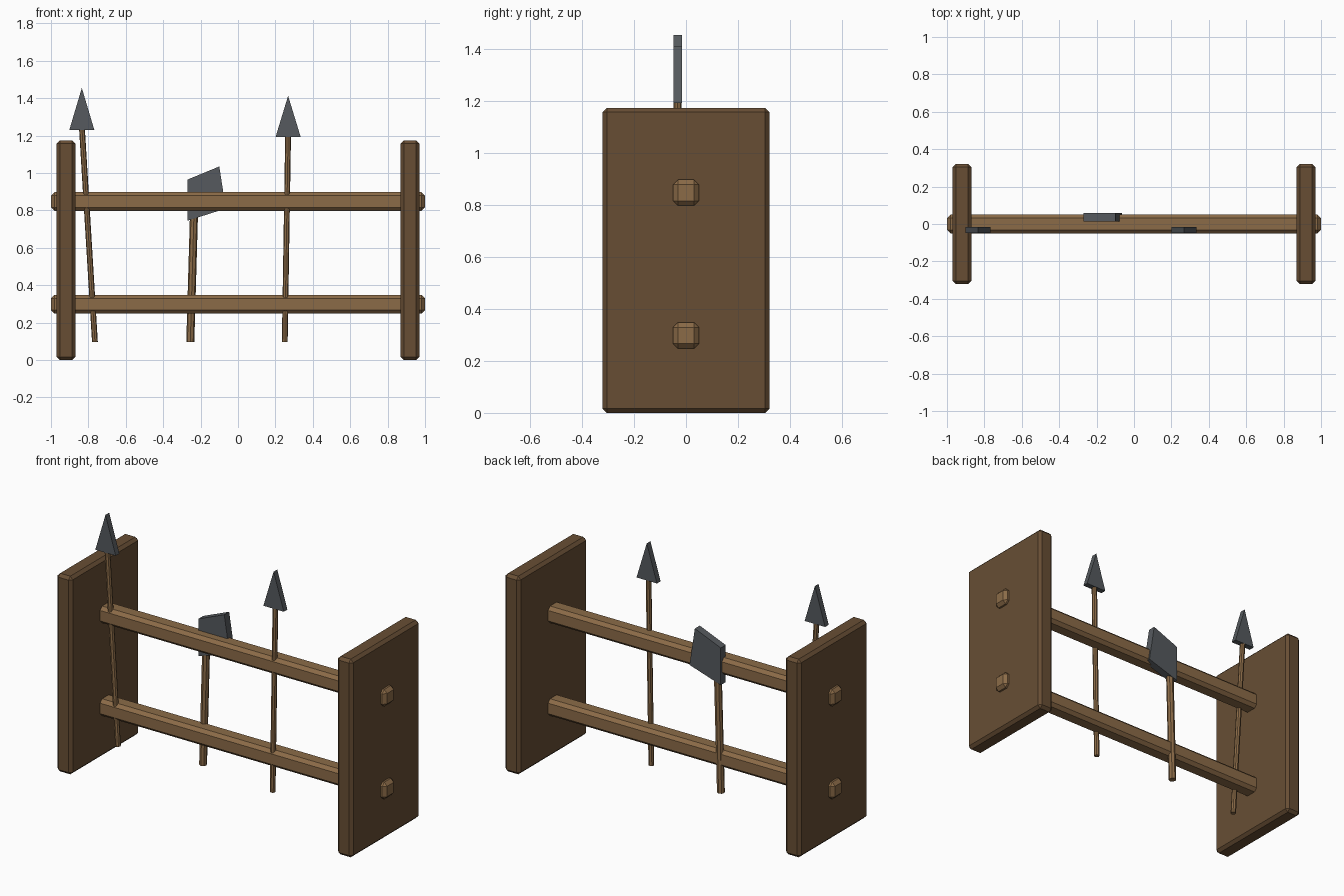
import bpy, bmesh
from mathutils import Vector

if "Cube" in bpy.data.objects:
    bpy.data.objects.remove(bpy.data.objects["Cube"])


def material(name, rgb):
    m = bpy.data.materials.new(name)
    m.diffuse_color = (*rgb, 1)
    m.use_nodes = True
    m.node_tree.nodes["Principled BSDF"].inputs["Base Color"].default_value = m.diffuse_color
    return m


DARK_WOOD = material("dark_wood", (0.137, 0.076, 0.034))
LIGHT_WOOD = material("light_wood", (0.26, 0.148, 0.064))
IRON = material("iron", (0.092, 0.102, 0.112))


def finish(name, bm, mat):
    bmesh.ops.recalc_face_normals(bm, faces=bm.faces)
    me = bpy.data.meshes.new(name)
    bm.to_mesh(me)
    bm.free()
    me.materials.append(mat)
    ob = bpy.data.objects.new(name, me)
    bpy.context.collection.objects.link(ob)
    return ob


def beam(name, centre, size, bevel, mat):
    """Box with chamfered edges."""
    bm = bmesh.new()
    bmesh.ops.create_cube(bm, size=1)
    bmesh.ops.scale(bm, vec=size, verts=bm.verts)
    bmesh.ops.translate(bm, vec=centre, verts=bm.verts)
    bmesh.ops.bevel(bm, geom=bm.edges[:], offset=bevel, segments=1,
                    affect='EDGES')
    return finish(name, bm, mat)


def shaft(name, start, end, radius):
    """Eight-sided pole between two points."""
    a, b = Vector(start), Vector(end)
    bm = bmesh.new()
    bmesh.ops.create_cone(bm, cap_ends=True, segments=8, radius1=radius,
                          radius2=radius, depth=(b - a).length)
    turn = Vector((0, 0, 1)).rotation_difference(b - a).to_matrix()
    bmesh.ops.rotate(bm, cent=(0, 0, 0), matrix=turn, verts=bm.verts)
    bmesh.ops.translate(bm, vec=(a + b) / 2, verts=bm.verts)
    return finish(name, bm, LIGHT_WOOD)


def plate(name, outline, y0, y1):
    """Flat iron shape given in x and z, thickened along y."""
    bm = bmesh.new()
    face = bm.faces.new([bm.verts.new((x, y0, z)) for x, z in outline])
    out = bmesh.ops.extrude_face_region(bm, geom=[face])
    moved = [v for v in out["geom"] if isinstance(v, bmesh.types.BMVert)]
    bmesh.ops.translate(bm, vec=(0, y1 - y0, 0), verts=moved)
    return finish(name, bm, IRON)


# End boards
for side, x in (("left", -0.92), ("right", 0.92)):
    beam(side + "_board", (x, 0, 0.5875), (0.1, 0.644, 1.175), 0.017, DARK_WOOD)

# Rails passing through the boards
for level, z in (("lower", 0.298), ("upper", 0.848)):
    beam(level + "_rail", (0, 0, z), (2, 0.1, 0.1), 0.019, LIGHT_WOOD)

# Two spears: foot x, head x, head base height, tip height
for side, foot, head, base, tip in (("left", -0.765, -0.835, 1.23, 1.455),
                                    ("right", 0.25, 0.268, 1.193, 1.413)):
    shaft(side + "_spear_shaft", (foot, -0.032, 0.097),
          (head, -0.032, base + 0.02), 0.0155)
    plate(side + "_spear_head",
          [(head - 0.067, base), (head + 0.067, base), (head, tip)],
          -0.049, -0.015)

# Axe
shaft("axe_shaft", (-0.255, 0.037, 0.097), (-0.232, 0.037, 0.9), 0.0215)
plate("axe_head",
      [(-0.27, 0.745), (-0.065, 0.81), (-0.1, 1.035), (-0.27, 0.965)],
      0.014, 0.06)
